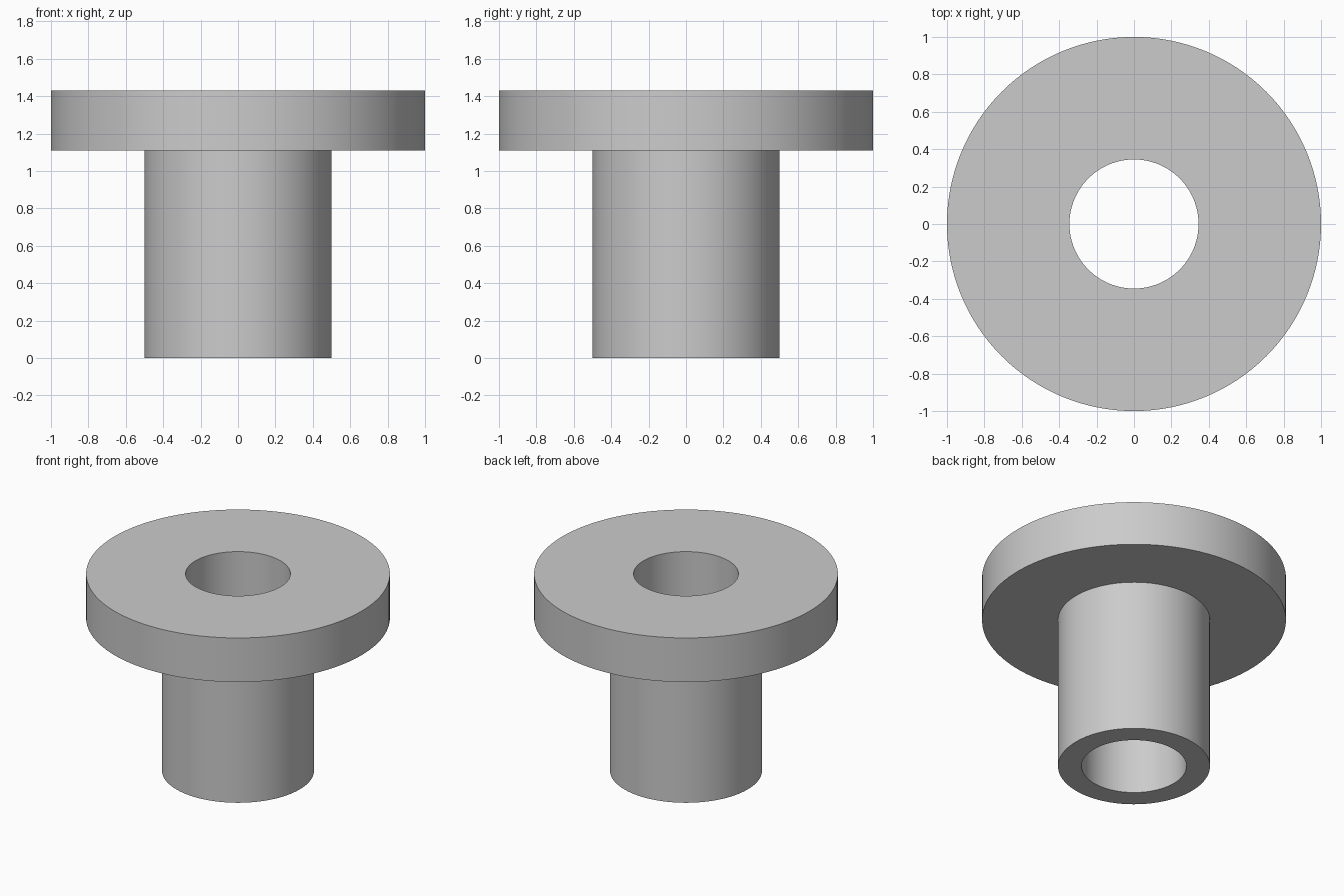
import bpy, bmesh, math

if "Cube" in bpy.data.objects:
    bpy.data.objects.remove(bpy.data.objects["Cube"])

SEGMENTS = 128
BORE, SLEEVE, FLANGE = 0.345, 0.5, 1.0
SHOULDER_Z, TOP_Z = 1.11, 1.43

# Plain grey material
grey = bpy.data.materials.new("light_grey")
grey.diffuse_color = (0.6, 0.6, 0.6, 1)
grey.use_nodes = True
grey.node_tree.nodes["Principled BSDF"].inputs["Base Color"].default_value = grey.diffuse_color

# Closed cross-section (radius, height), from the bore around the outside
profile = [(BORE, 0), (SLEEVE, 0), (SLEEVE, SHOULDER_Z),
           (FLANGE, SHOULDER_Z), (FLANGE, TOP_Z), (BORE, TOP_Z)]

# Revolve the section into a flanged bushing
bm = bmesh.new()
rings = []
for i in range(SEGMENTS):
    a = 2 * math.pi * i / SEGMENTS
    rings.append([bm.verts.new((r * math.cos(a), r * math.sin(a), z)) for r, z in profile])
n = len(profile)
for i in range(SEGMENTS):
    here, there = rings[i], rings[(i + 1) % SEGMENTS]
    for j in range(n):
        k = (j + 1) % n
        bm.faces.new((here[j], there[j], there[k], here[k]))
bmesh.ops.recalc_face_normals(bm, faces=bm.faces)

mesh = bpy.data.meshes.new("flanged_bushing")
bm.to_mesh(mesh)
bm.free()
mesh.materials.append(grey)
bushing = bpy.data.objects.new("flanged_bushing", mesh)
bpy.context.collection.objects.link(bushing)

# Smooth walls with sharp rims
bpy.context.view_layer.objects.active = bushing
bushing.select_set(True)
bpy.ops.object.shade_smooth_by_angle(angle=math.radians(30))
